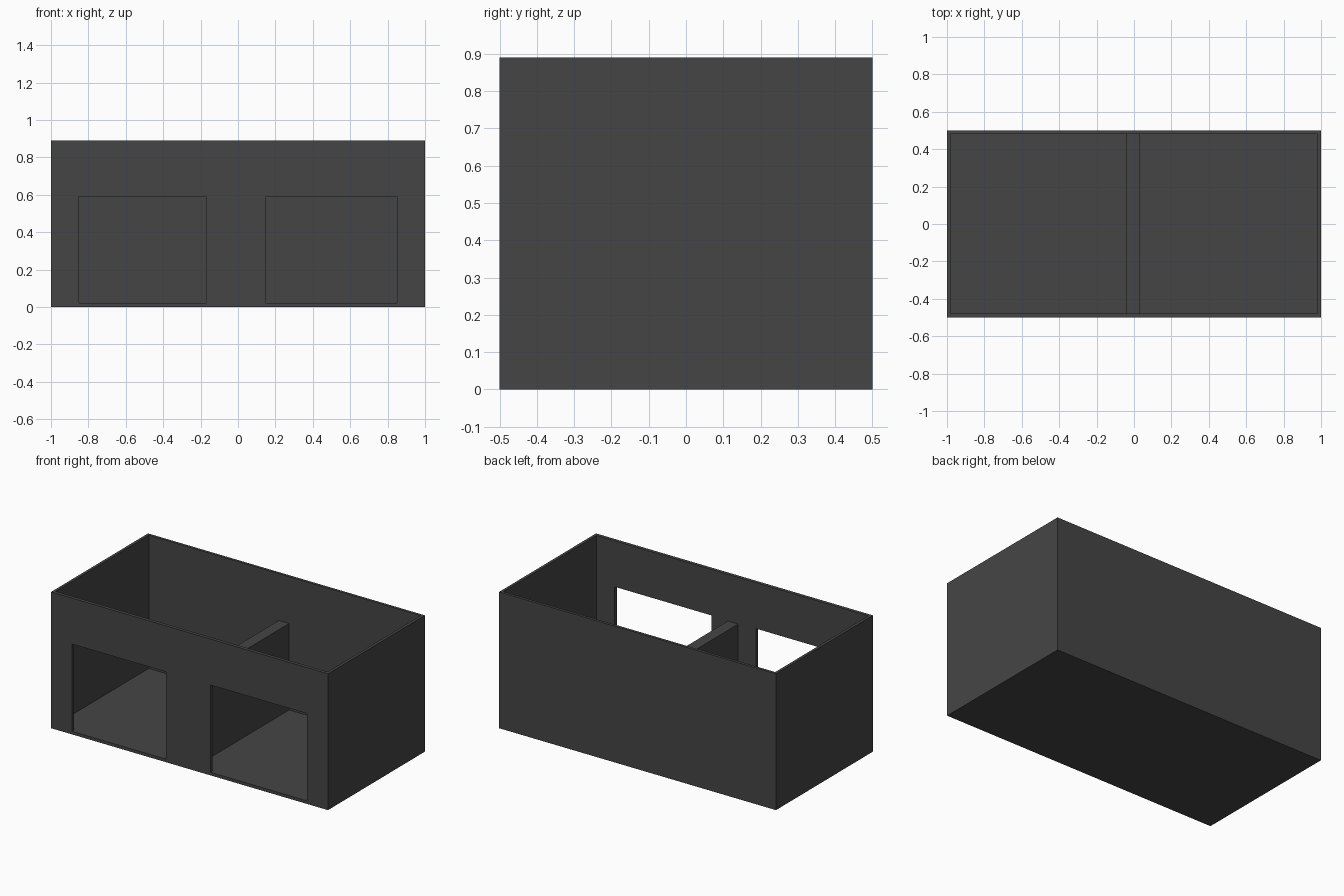
import bpy

if "Cube" in bpy.data.objects:
    bpy.data.objects.remove(bpy.data.objects["Cube"])

dark = bpy.data.materials.new("dark_grey")
dark.diffuse_color = (0.06, 0.06, 0.06, 1)
dark.use_nodes = True
dark.node_tree.nodes["Principled BSDF"].inputs["Base Color"].default_value = dark.diffuse_color


def box(name, x, y, z):
    """Box spanning the given (min, max) ranges."""
    spans = (x, y, z)
    bpy.ops.mesh.primitive_cube_add(size=1, location=[(a + b) / 2 for a, b in spans])
    ob = bpy.context.object
    ob.name = name
    ob.scale = [b - a for a, b in spans]
    bpy.ops.object.transform_apply(location=False, rotation=False, scale=True)
    return ob


def cut(target, cutter):
    cutter.hide_render = True
    cutter.display_type = 'WIRE'
    mod = target.modifiers.new(cutter.name, 'BOOLEAN')
    mod.operation = 'DIFFERENCE'
    mod.solver = 'EXACT'
    mod.object = cutter
    bpy.context.view_layer.objects.active = target
    bpy.ops.object.modifier_apply(modifier=mod.name)
    bpy.data.objects.remove(cutter)


# Open-topped shell: floor and four thin walls
FLOOR, TOP = 0.02, 0.89
shell = box("building_shell", (-1, 1), (-0.5, 0.5), (0, TOP))
cut(shell, box("interior_cutter", (-0.982, 0.982), (-0.478, 0.482), (FLOOR, TOP + 0.2)))

# Two garage openings in the front wall
for x in ((-0.85, -0.17), (0.15, 0.85)):
    cut(shell, box("doorway_cutter", x, (-0.6, -0.4), (FLOOR, 0.59)))

# Low partition between the bays
divider = box("divider_wall", (-0.042, 0.032), (-0.478, 0.482), (FLOOR, 0.585))

for ob in (shell, divider):
    ob.data.materials.clear()
    ob.data.materials.append(dark)
